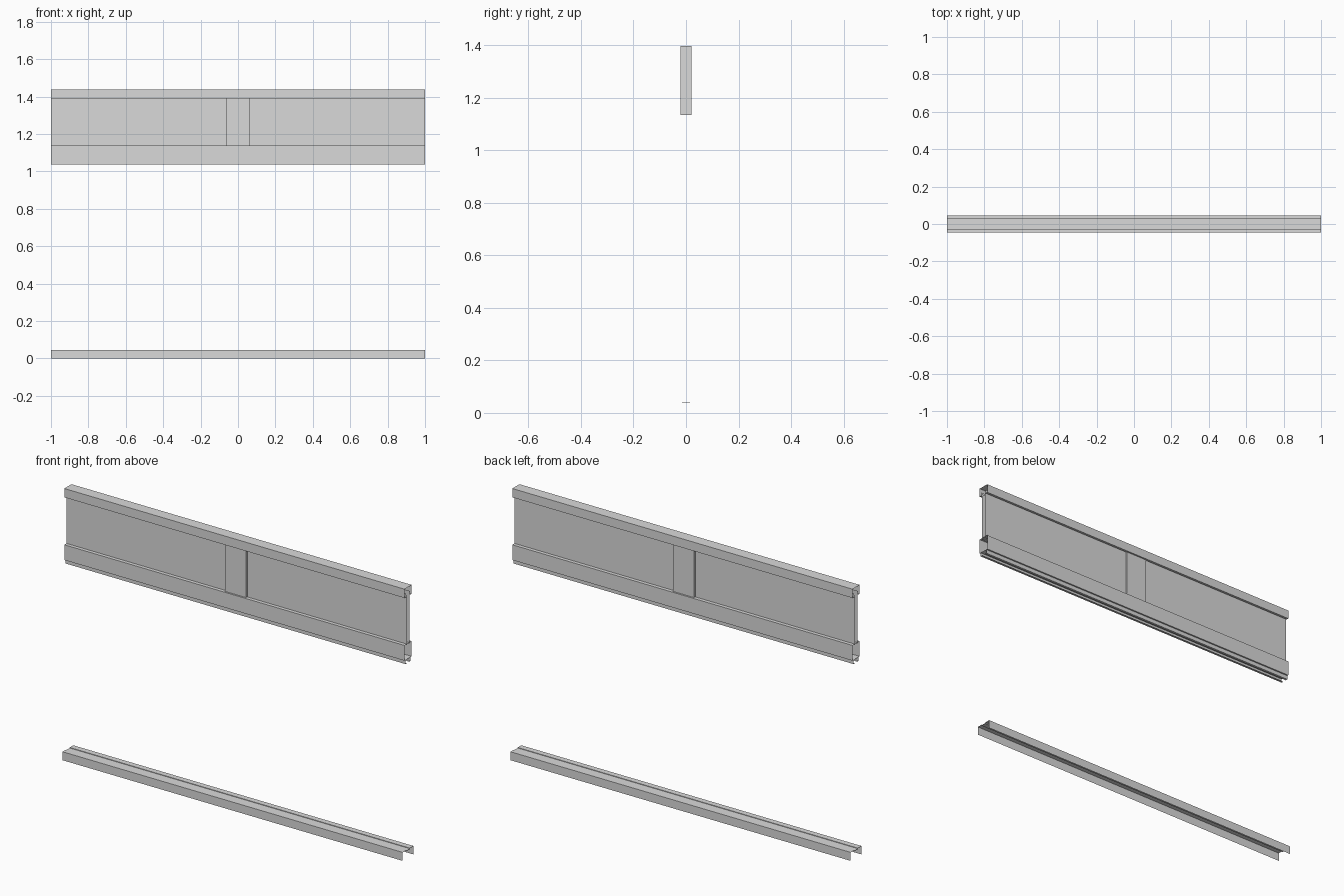
import bpy
import bmesh

cube = bpy.data.objects.get("Cube")
if cube:
    bpy.data.objects.remove(cube, do_unlink=True)

# One flat metal colour for every part
COLOR = (0.7, 0.7, 0.7, 1)
METAL = bpy.data.materials.new("light grey metal")
METAL.use_nodes = True
METAL.diffuse_color = COLOR
METAL.node_tree.nodes["Principled BSDF"].inputs["Base Color"].default_value = COLOR
HALF = 1.0


def finish(name, bm):
    mesh = bpy.data.meshes.new(name)
    bm.to_mesh(mesh)
    bm.free()
    mesh.materials.append(METAL)
    obj = bpy.data.objects.new(name, mesh)
    bpy.context.collection.objects.link(obj)
    return obj


def sheet(name, path):
    """Sweep an open (y, z) path along x, leaving the ends open."""
    bm = bmesh.new()
    rows = [[bm.verts.new((x, y, z)) for y, z in path] for x in (-HALF, HALF)]
    for i in range(len(path) - 1):
        bm.faces.new((rows[0][i], rows[0][i + 1], rows[1][i + 1], rows[1][i]))
    return finish(name, bm)


def rail(name, half):
    """Mirror a half profile, listed from lip to middle, and sweep it."""
    return sheet(name, half + [(-y, z) for y, z in reversed(half)])


def box(name, half_x, half_y, low, high):
    bm = bmesh.new()
    bmesh.ops.create_cube(bm, size=2)
    for v in bm.verts:
        v.co.x *= half_x
        v.co.y *= half_y
        v.co.z = high if v.co.z > 0 else low
    return finish(name, bm)


# Top rail: inverted channel with upturned lips
rail("top_rail", [(0.017, 1.41), (0.017, 1.391), (0.03, 1.391), (0.03, 1.438)])

# Bottom rail: box section with a stepped foot, a slot below and an inner web
rail("bottom_rail", [(0.01, 1.037), (0.022, 1.037), (0.022, 1.058),
                     (0.03, 1.058), (0.03, 1.139)])
rail("bottom_rail_web", [(0.022, 1.058)])

# Two panel skins, open at the ends, and the raised meeting stile
sheet("back_panel_skin", [(0.011, 1.133), (0.011, 1.397)])
sheet("front_panel_skin", [(-0.011, 1.397), (-0.011, 1.133)])
box("centre_stile", 0.0625, 0.021, 1.133, 1.397)

# Floor track: channel slotted along its top, with a guide strip in the slot
sheet("floor_track_back", [(0.045, 0), (0.045, 0.045), (0.015, 0.045), (0.015, 0.042)])
sheet("floor_track_front", [(-0.015, 0.042), (-0.015, 0.045), (-0.045, 0.045), (-0.045, 0)])
box("track_guide", HALF, 0.015, 0.039, 0.042)
